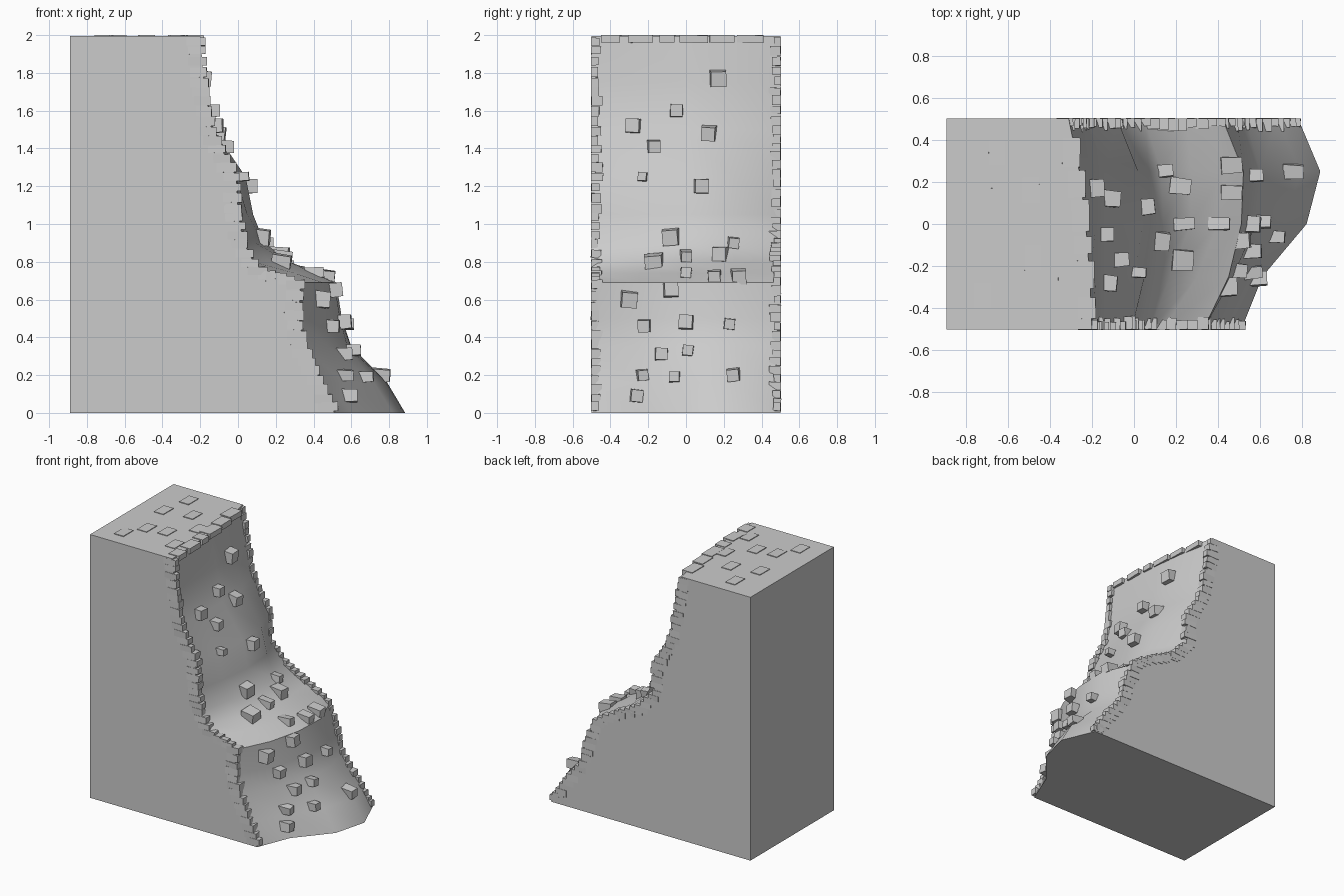
import bpy, bmesh, math, random
from mathutils import Matrix, Vector, Euler

random.seed(7)
cube = bpy.data.objects.get("Cube")
if cube:
    bpy.data.objects.remove(cube, do_unlink=True)

stone = bpy.data.materials.new("grey stone")
stone.use_nodes = True
GREY = (0.6, 0.6, 0.6, 1)
stone.diffuse_color = GREY
stone.node_tree.nodes["Principled BSDF"].inputs["Base Color"].default_value = GREY

BACK, TOP = -0.89, 1.995
# Cliff face: x at each height, for five slices from front to back
HEIGHTS = [TOP, 1.75, 1.5, 1.25, 1.05, .9, .8, .74, .69, .5, .35, .16, 0]
SLICES = {
    -.5: [-.2, -.18, -.14, -.01, 0, .03, .08, .14, .33, .32, .35, .44, .51],
    -.25: [-.21, -.18, -.13, 0, .05, .09, .17, .3, .45, .47, .48, .56, .61],
    0: [-.23, -.18, -.13, .04, .08, .14, .27, .4, .51, .54, .58, .72, .82],
    .25: [-.26, -.2, -.14, .02, .07, .13, .27, .43, .52, .55, .6, .79, .885],
    .5: [-.31, -.27, -.22, -.08, -.08, .05, .25, .36, .42, .49, .53, .68, .78],
}
YS = sorted(SLICES)


def blend(keys, values, k):
    """Linear interpolation along ascending keys."""
    for i in range(len(keys) - 1):
        if k <= keys[i + 1]:
            t = (k - keys[i]) / (keys[i + 1] - keys[i])
            return values[i] + (values[i + 1] - values[i]) * t
    return values[-1]


def face_x(y, z):
    up = HEIGHTS[::-1]
    return blend(YS, [blend(up, SLICES[s][::-1], z) for s in YS], y)


def make_object(name, bm):
    bmesh.ops.recalc_face_normals(bm, faces=bm.faces)
    mesh = bpy.data.meshes.new(name)
    bm.to_mesh(mesh)
    bm.free()
    mesh.materials.append(stone)
    obj = bpy.data.objects.new(name, mesh)
    bpy.context.collection.objects.link(obj)
    return obj


def add_block(bm, centre, size, tilt=0.0, taper=1.0):
    """Roughly squared stone, narrower on its +x end."""
    turn = Euler([random.uniform(-tilt, tilt) for _ in range(3)])
    mat = Matrix.LocRotScale(Vector(centre), turn, Vector(size))
    for v in bmesh.ops.create_cube(bm, size=1)["verts"]:
        if v.co.x > 0:
            v.co.y *= taper
            v.co.z *= taper
        v.co = mat @ v.co


# Cliff body: slices bridged into one closed solid
bm = bmesh.new()
loops = []
for y in YS:
    outline = [(BACK, TOP)] + list(zip(SLICES[y], HEIGHTS)) + [(BACK, 0)]
    loops.append([bm.verts.new((x, y, z)) for x, z in outline])
for a, b in zip(loops, loops[1:]):
    for i in range(len(a)):
        j = (i + 1) % len(a)
        bm.faces.new((a[i], a[j], b[j], b[i]))
bm.faces.new(loops[0])
bm.faces.new(loops[-1])
cliff = make_object("cliff_body", bm)
bpy.ops.object.select_all(action="DESELECT")
cliff.select_set(True)
bpy.context.view_layer.objects.active = cliff
bpy.ops.object.shade_smooth_by_angle(angle=math.radians(40))

# Stepped stones along both side edges of the cliff face
for side, name in ((-1, "front_edge_stones"), (1, "back_edge_stones")):
    bm = bmesh.new()
    points = [Vector((x, z)) for x, z in zip(SLICES[side / 2], HEIGHTS)]
    gap = 0.03
    for a, b in zip(points, points[1:]):
        length = (b - a).length
        while gap < length:
            x, z = a.lerp(b, gap / length)
            wide = random.uniform(.035, .065)
            high = random.uniform(.04, .055)
            z = max(z, high / 2 + .01)
            add_block(bm, (x - .025, side * (.502 - wide / 2), z),
                      (random.uniform(.08, .11), wide, high), .04)
            gap += random.uniform(.045, .06)
        gap -= length
    make_object(name, bm)

# Loose stones jutting from the face, placed by (y, z, size)
STONES = [
    (.17, 1.77, .09), (-.05, 1.6, .07), (-.28, 1.52, .08), (.12, 1.48, .08),
    (-.17, 1.41, .07), (-.23, 1.25, .05), (.08, 1.2, .08), (-.08, .93, .09),
    (.25, .9, .06), (.18, .84, .08), (0, .83, .06), (-.17, .79, .1),
    (0, .74, .06), (.28, .72, .08), (.15, .72, .07), (-.08, .65, .08),
    (-.3, .6, .09), (0, .48, .08), (-.22, .46, .07), (.23, .47, .06),
    (-.13, .31, .07), (.01, .33, .06), (-.23, .2, .06), (-.06, .19, .06),
    (.25, .2, .07), (-.26, .09, .07),
]
bm = bmesh.new()
for y, z, s in STONES:
    add_block(bm, (face_x(y, z) + .005, y, z), (.1, s, s), .12, .9)
make_object("face_stones", bm)

# Stones along the top lip
bm = bmesh.new()
for y, w in ((-.4, .1), (-.24, .13), (-.1, .08), (.04, .15), (.19, .13), (.34, .14)):
    add_block(bm, (face_x(y, TOP) - .02, y, 1.98), (.085, w, .04), .02)
make_object("top_lip_stones", bm)

# Thin paving slabs on the flat top
bm = bmesh.new()
for x, y in ((-.65, .34), (-.7, .11), (-.49, .16), (-.63, -.19), (-.48, -.16),
             (-.72, -.34), (-.33, 0), (-.32, -.3)):
    add_block(bm, (x, y, TOP), (.08, .12, .01), .01)
make_object("top_slabs", bm)
